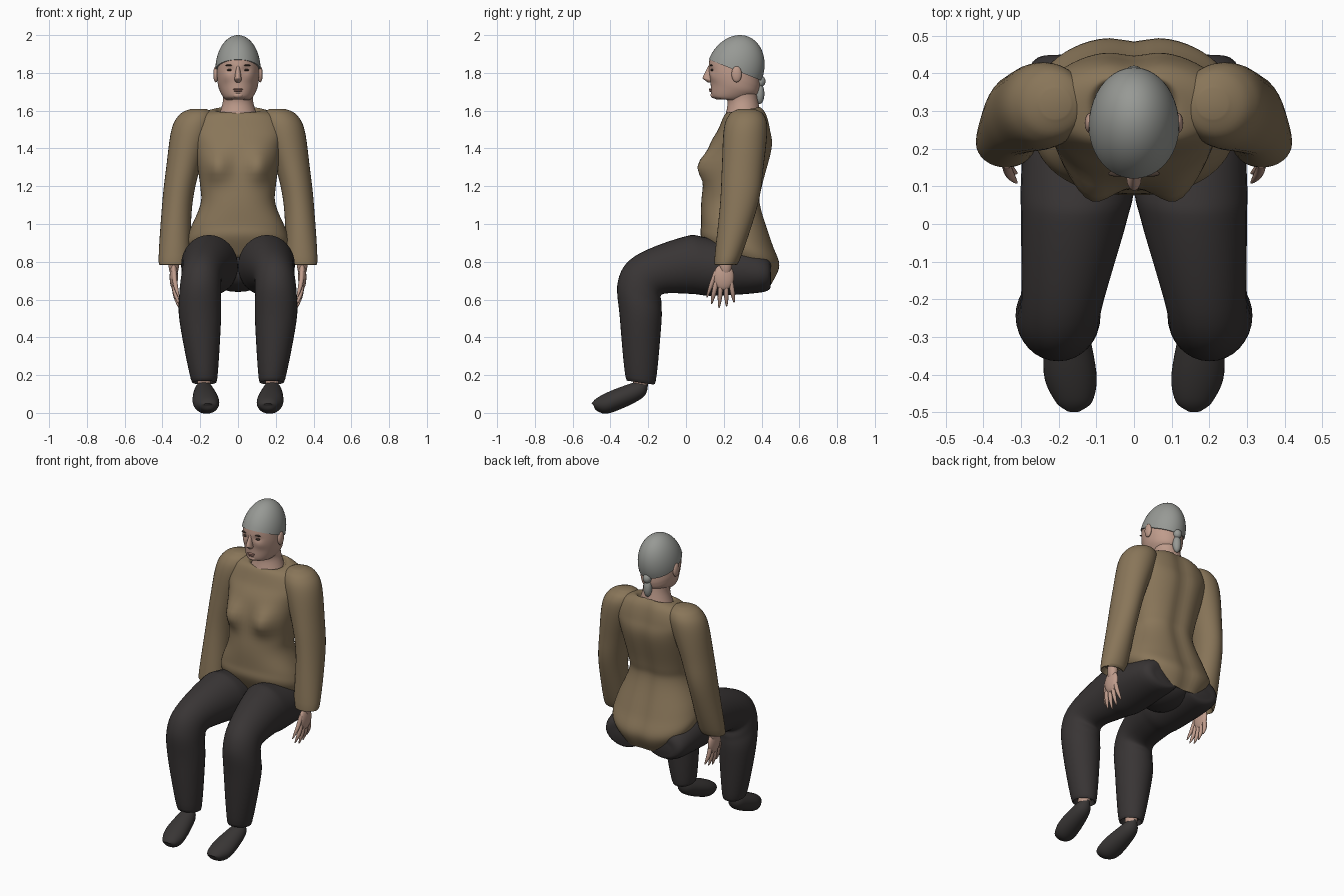
import bpy, bmesh
from math import sin, cos, pi, exp, copysign
from mathutils import Vector

if "Cube" in bpy.data.objects:
    bpy.data.objects.remove(bpy.data.objects["Cube"], do_unlink=True)


def material(name, red, green, blue):
    mat = bpy.data.materials.new(name)
    mat.use_nodes = True
    colour = (red, green, blue, 1)
    mat.diffuse_color = colour
    shader = mat.node_tree.nodes["Principled BSDF"]
    shader.inputs["Base Color"].default_value = colour
    return mat


SKIN = material("skin", .52, .33, .26)
LIPS = material("lips", .38, .2, .16)
HAIR = material("grey hair", .31, .32, .3)
SWEATER = material("tan sweater", .25, .18, .1)
TROUSERS = material("dark trousers", .04, .035, .035)
SHOES = material("dark shoes", .04, .036, .035)
EYES = material("dark eyes", .06, .04, .03)


def finish(name, bm, mat):
    bmesh.ops.recalc_face_normals(bm, faces=bm.faces[:])
    mesh = bpy.data.meshes.new(name)
    bm.to_mesh(mesh)
    bm.free()
    mesh.materials.append(mat)
    part = bpy.data.objects.new(name, mesh)
    bpy.context.collection.objects.link(part)
    bpy.ops.object.select_all(action="DESELECT")
    part.select_set(True)
    bpy.context.view_layer.objects.active = part
    bpy.ops.object.shade_smooth_by_angle(angle=.9)


def spline(before, start, end, after, t):
    """Smooth curve from start to end, guided by the neighbouring values."""
    leave, arrive = (end - before) / 2, (after - start) / 2
    gap = end - start
    return start + t * (leave + t * (3 * gap - 2 * leave - arrive
                                     + t * (leave + arrive - 2 * gap)))


def loft(name, sections, mat, side=1, segments=32, steps=6, power=2, shape=None):
    """Skin rings given as centre x, half width, front y and z, back y and z."""
    padded = [sections[0], *sections, sections[-1]]
    rows = []
    for i in range(len(sections) - 1):
        for k in range(steps):
            rows.append([spline(*values, k / steps) for values in zip(*padded[i:i + 4])])
    rows.append(sections[-1])
    bm = bmesh.new()
    rings = []
    for cx, half, front_y, front_z, back_y, back_z in rows:
        front, back = Vector((cx, front_y, front_z)), Vector((cx, back_y, back_z))
        ring = []
        for j in range(segments):
            angle = 2 * pi * j / segments
            across, along = (copysign(abs(w) ** (2 / power), w)
                             for w in (cos(angle), sin(angle)))
            point = front.lerp(back, (1 + along) / 2)
            point.x += half * across
            if shape:
                shape(point, along)
            point.x *= side
            ring.append(bm.verts.new(point))
        rings.append(ring)
    for lower, upper in zip(rings, rings[1:]):
        for j in range(segments):
            bm.faces.new((lower[j - 1], lower[j], upper[j], upper[j - 1]))
    bm.faces.new(rings[0])
    bm.faces.new(rings[-1])
    finish(name, bm, mat)


def ball(name, centre, size, mat):
    bm = bmesh.new()
    bmesh.ops.create_uvsphere(bm, u_segments=20, v_segments=12, radius=1)
    for vert in bm.verts:
        vert.co = Vector(centre) + vert.co * Vector(size)
    finish(name, bm, mat)


def centred(*rows):
    return [(0, *row) for row in rows]


def bump(distance, width):
    return exp(-(distance / width) ** 2)


def torso_shape(point, along):
    if along < 0:  # bust
        side_bump = bump(abs(point.x) - .115, .07)
        point.y -= .06 * side_bump * bump(point.z - 1.305, .075) * min(1, -2 * along)
    else:  # hollow of the spine and seat
        point.y -= .015 * bump(point.x, .05) * along


def face_shape(point, along):
    if along < 0:  # eye sockets and cheekbones
        point.y += .008 * bump(abs(point.x) - .043, .022) * bump(point.z - 1.817, .016)
        point.y -= .005 * bump(abs(point.x) - .06, .025) * bump(point.z - 1.775, .025)


# Sweater body, from hem to collar
loft("sweater_body", centred(
    (.2, .13, .83, .46, .68), (.27, .08, .93, .5, .78), (.26, .08, 1, .46, .9),
    (.2, .08, 1.1, .4, 1.1), (.2, .09, 1.2, .41, 1.2), (.23, .12, 1.4, .46, 1.4),
    (.25, .17, 1.5, .45, 1.5), (.21, .2, 1.57, .43, 1.58),
    (.13, .22, 1.59, .4, 1.62), (.1, .23, 1.57, .39, 1.6)),
    SWEATER, segments=64, power=2.3, shape=torso_shape)
ball("trouser_seat", (0, .28, .75), (.17, .18, .11), TROUSERS)

# Neck and head
loft("neck", centred((.11, .2, 1.54, .4, 1.56), (.08, .22, 1.64, .38, 1.66),
                     (.085, .2, 1.7, .37, 1.74)), SKIN)
loft("head", centred(
    (.03, .16, 1.66, .22, 1.66), (.07, .135, 1.68, .3, 1.65), (.1, .13, 1.75, .37, 1.68),
    (.11, .12, 1.82, .39, 1.72), (.11, .125, 1.88, .39, 1.77)),
    SKIN, segments=64, steps=10, shape=face_shape)
loft("nose", centred((.008, .12, 1.84, .15, 1.84), (.017, .09, 1.78, .15, 1.78),
                     (.019, .095, 1.765, .15, 1.76), (.01, .115, 1.75, .15, 1.75)), SKIN)
ball("upper_lip", (0, .13, 1.713), (.026, .009, .005), LIPS)
ball("lower_lip", (0, .131, 1.705), (.022, .009, .006), LIPS)
ball("chin", (0, .15, 1.682), (.03, .02, .017), SKIN)

# Hair: a dome tilted back, and a short tail of tapering tufts
tilt = .38
crown, dome = Vector((.26, 1.815)), []
for k in range(13):
    angle = pi / 2 * min(k / 12, .98)
    spread = Vector((cos(tilt), -sin(tilt))) * .15 * cos(angle)
    lift = crown + Vector((sin(tilt), cos(tilt))) * .19 * sin(angle)
    dome.append((0, .12 * cos(angle), *(lift - spread), *(lift + spread)))
loft("hair_cap", dome, HAIR, segments=48, steps=2)
ball("hair_knot", (0, .395, 1.755), (.026, .026, .03), HAIR)
ball("hair_tail", (0, .39, 1.69), (.026, .025, .055), HAIR)

SHOE = [(.16, .02, -.5, .05, -.49, .04), (.16, .05, -.47, .08, -.47, .01),
        (.17, .07, -.39, .12, -.4, 0), (.18, .05, -.28, .16, -.23, .08),
        (.18, .02, -.24, .17, -.2, .16)]
TROUSER_LEG = [
    (.12, .08, .45, .76, .45, .68), (.15, .13, .41, .84, .41, .64),
    (.15, .15, .1, .93, .15, .62), (.16, .14, -.02, .93, .03, .63),
    (.19, .11, -.27, .83, -.12, .63), (.2, .11, -.36, .7, -.13, .58),
    (.2, .11, -.35, .5, -.13, .48), (.18, .07, -.32, .19, -.16, .17),
    (.18, .05, -.29, .2, -.19, .18)]
# Level sleeve rings, leaning in towards the shoulder
SLEEVE = [(.34 - .2 * (z - .8) ** 2, half, front, z, back, z)
          for z, half, front, back in (
              (.82, .05, .17, .25), (.8, .08, .15, .28), (1.1, .08, .18, .38),
              (1.3, .09, .19, .41), (1.5, .11, .2, .43), (1.58, .09, .23, .41),
              (1.61, .04, .28, .36))]
FINGERS = ["index_finger", "middle_finger", "ring_finger", "little_finger"]


def finger(name, side, root, tip):
    """Tapering finger that curls inwards on its way down."""
    rows = []
    for t in (0, .3, .6, .9, 1):
        radius = .013 * (1 - .8 * t ** 4)
        y, z = Vector(root).lerp(Vector(tip), t)
        rows.append((.338 - .026 * t * t, radius, y - radius, z, y + radius, z))
    loft(name, rows, SKIN, side, segments=12, steps=3)


# Paired parts
for label, side in (("left_", 1), ("right_", -1)):
    ball(label + "eye", (side * .043, .139, 1.815), (.015, .009, .006), EYES)
    ball(label + "eyebrow", (side * .045, .134, 1.84), (.024, .008, .004), EYES)
    ball(label + "ear", (side * .117, .268, 1.793), (.014, .027, .043), SKIN)
    loft(label + "sleeve", SLEEVE, SWEATER, side)
    loft(label + "trouser_leg", TROUSER_LEG, TROUSERS, side)
    loft(label + "shoe", SHOE, SHOES, side)
    ball(label + "ankle", (side * .18, -.24, .17), (.035, .04, .06), SKIN)
    ball(label + "wrist", (side * .34, .21, .79), (.028, .034, .07), SKIN)
    ball(label + "palm", (side * .34, .2, .72), (.022, .055, .07), SKIN)
    finger(label + "thumb", side, (.16, .75), (.11, .61))
    for i, name in enumerate(FINGERS):
        drop = .02 * abs(i - 1.3)
        finger(label + name, side, (.16 + .026 * i, .69), (.135 + .04 * i, .55 + drop))
